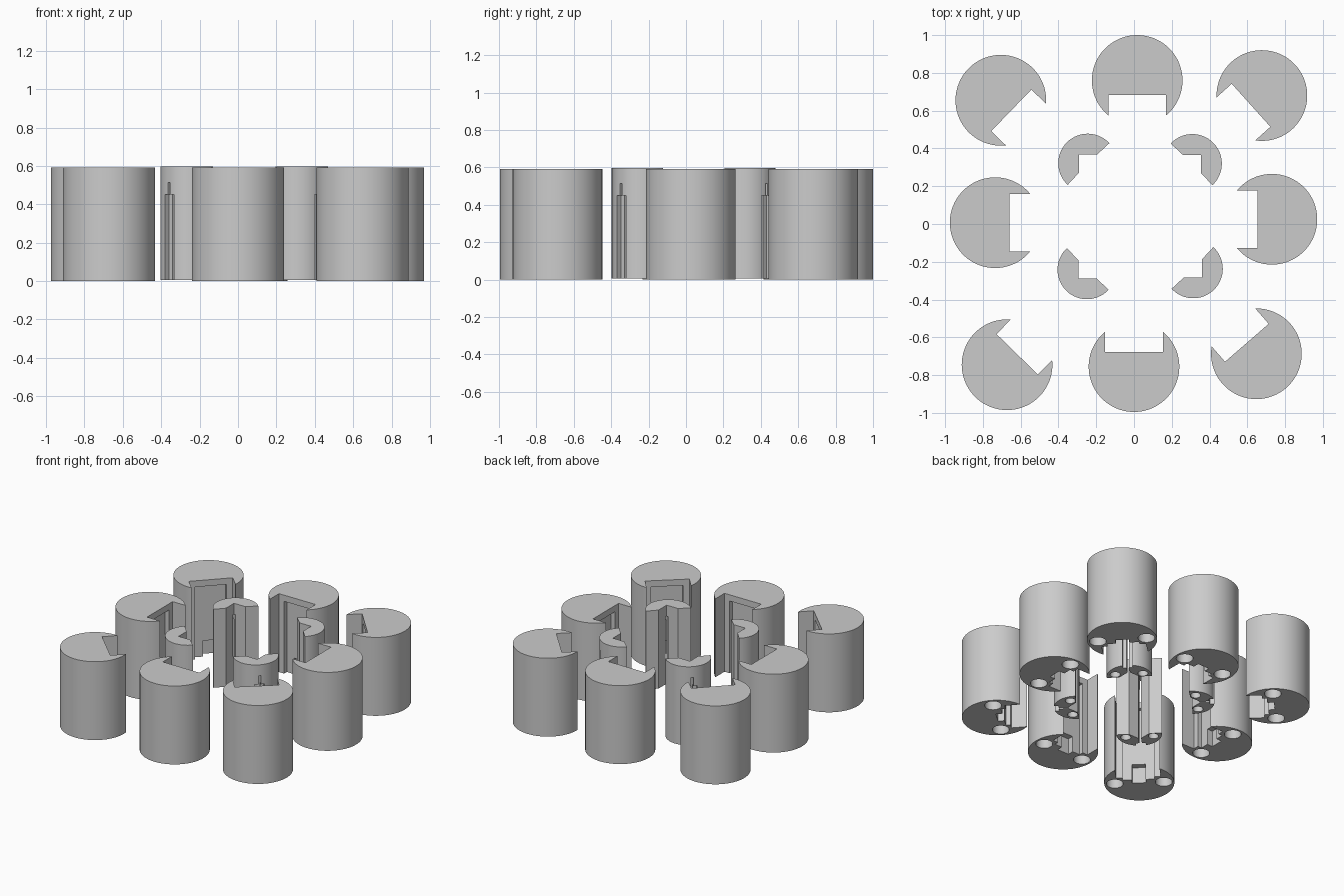
import bpy, bmesh
from math import cos, sin, asin, pi, radians, sqrt

if "Cube" in bpy.data.objects:
    bpy.data.objects.remove(bpy.data.objects["Cube"])


def prism(name, pts, z0, z1):
    """Extrude a closed outline from z0 to z1."""
    bm = bmesh.new()
    face = bm.faces.new([bm.verts.new((x, y, z0)) for x, y in pts])
    top = bmesh.ops.extrude_face_region(bm, geom=[face])["geom"]
    bmesh.ops.translate(bm, vec=(0, 0, z1 - z0),
                        verts=[v for v in top if isinstance(v, bmesh.types.BMVert)])
    bmesh.ops.recalc_face_normals(bm, faces=bm.faces)
    mesh = bpy.data.meshes.new(name)
    bm.to_mesh(mesh)
    bm.free()
    ob = bpy.data.objects.new(name, mesh)
    bpy.context.collection.objects.link(ob)
    return ob


def arc(r, a0, a1, n):
    return [(r * cos(a0 + (a1 - a0) * i / n), r * sin(a0 + (a1 - a0) * i / n))
            for i in range(n + 1)]


def box(x0, x1, w, z1):
    return prism("cutter", [(x0, -w), (x1, -w), (x1, w), (x0, w)], -0.1, z1)


def hole(x, y, r, z1):
    pts = [(x + px, y + py) for px, py in arc(r, 0, 2 * pi, 32)[:-1]]
    return prism("cutter", pts, -0.1, z1)


def carve(ob, cutters):
    """Subtract the cutters, bake the result and return the mesh."""
    for c in cutters:
        c.hide_render = True
        m = ob.modifiers.new("cut", 'BOOLEAN')
        m.operation, m.solver, m.object = 'DIFFERENCE', 'EXACT', c
    deps = bpy.context.evaluated_depsgraph_get()
    mesh = bpy.data.meshes.new_from_object(ob.evaluated_get(deps))
    ob.modifiers.clear()
    ob.data = mesh
    for c in cutters:
        bpy.data.objects.remove(c)
    bpy.ops.object.select_all(action='DESELECT')
    ob.select_set(True)
    bpy.context.view_layer.objects.active = ob
    bpy.ops.object.shade_smooth_by_angle(angle=radians(30))
    bpy.data.objects.remove(ob)
    return mesh


def place(name, mesh, spots):
    for i, (x, y, deg) in enumerate(spots):
        ob = bpy.data.objects.new(f"{name}_{i + 1}", mesh)
        ob.location = (x, y, 0)
        ob.rotation_euler.z = radians(deg)
        bpy.context.collection.objects.link(ob)


# Outer post: round drum with a square notch opening towards local +x
R, W, D = 0.24, 0.153, 0.077
a = asin(W / R)
outline = arc(R, a, 2 * pi - a, 80) + [(D, -W), (D, W)]
outer = carve(prism("outer_post", outline, 0, 0.592), [
    hole(0, 0.168, 0.058, 0.1), hole(0, -0.168, 0.058, 0.1),  # round sockets
    box(0.045, 0.12, 0.11, 0.545),                            # panel recess
    box(0.0, 0.1, 0.048, 0.12),                               # lower pocket
])
place("outer_post", outer, [
    (0.017, 0.76, -90), (0.677, 0.68, 222), (0.73, 0.025, 180),
    (0.648, -0.687, 131), (0, -0.755, 90), (-0.672, -0.745, 45.7),
    (-0.735, 0.007, 0), (-0.705, 0.655, -44)])

# Inner post: half drum with a right-angled corner notch
r = 0.156
outline = arc(r, pi / 2 - 0.04, 1.5 * pi + 0.04, 48) + [
    (0.003, -0.068), (-0.065, 0), (0.003, 0.068)]
inner = carve(prism("inner_post", outline, 0.005, 0.598), [
    hole(-0.035, 0.095, 0.035, 0.1), hole(-0.035, -0.095, 0.035, 0.1),
    box(-0.2, -0.122, 0.034, 0.45),                           # back pocket
    box(-0.2, 0.02, 0.0085, 0.515),                           # through slit
])
place("inner_post", inner, [
    (-0.245, 0.322, -45), (0.309, 0.32, 225),
    (0.314, -0.237, 135), (-0.249, -0.242, 45)])
